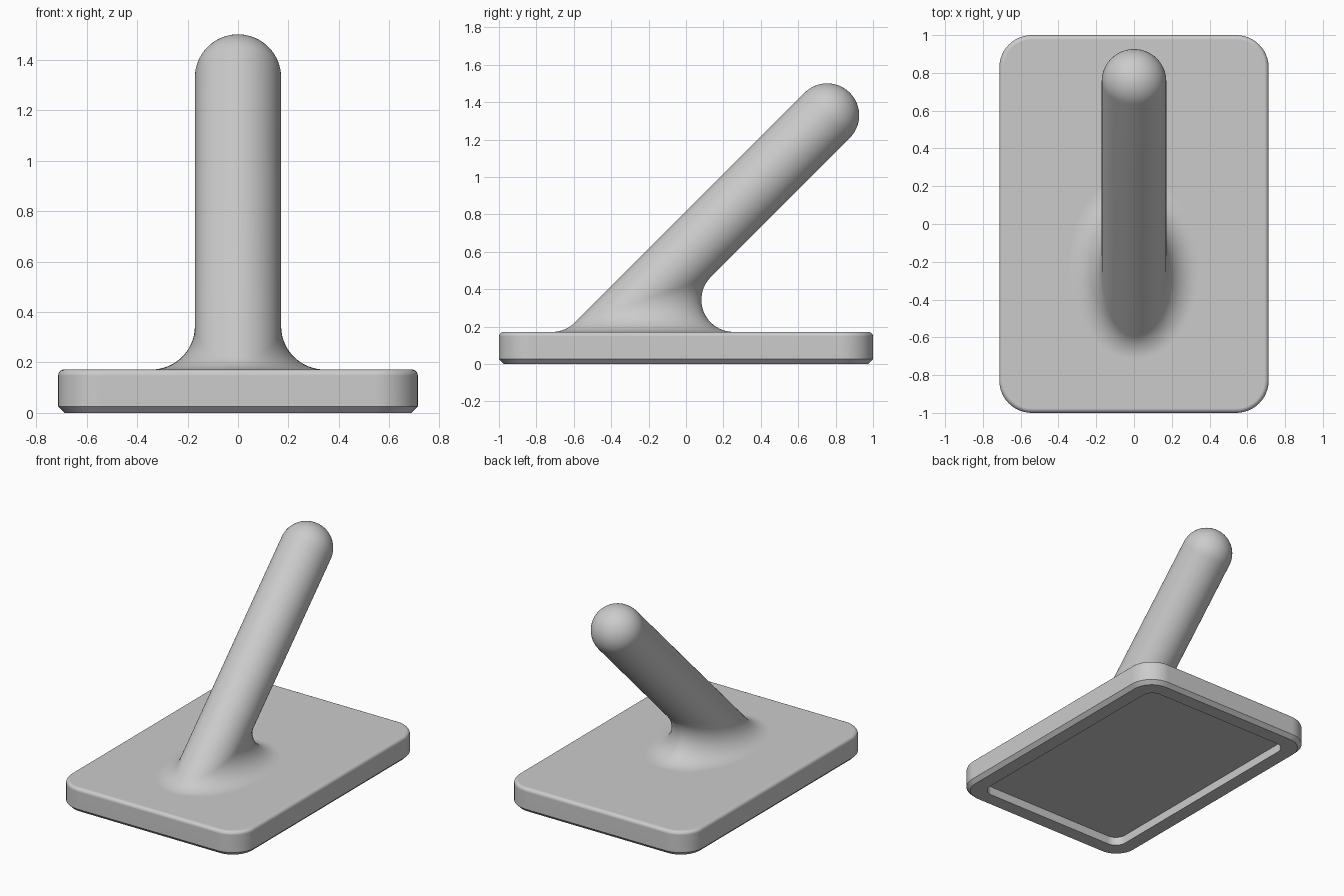
import bpy, bmesh, math
from mathutils import Vector

cube = bpy.data.objects.get("Cube")
if cube:
    bpy.data.objects.remove(cube, do_unlink=True)

grey = bpy.data.materials.new("plain grey")
grey.use_nodes = True
colour = (0.6, 0.6, 0.6, 1)
grey.diffuse_color = colour
grey.node_tree.nodes["Principled BSDF"].inputs["Base Color"].default_value = colour


def loft(name, rings):
    """Skin a stack of equal closed rings and cap both ends."""
    bm = bmesh.new()
    loops = [[bm.verts.new(p) for p in ring] for ring in rings]
    n = len(loops[0])
    for a, b in zip(loops, loops[1:]):
        for i in range(n):
            j = (i + 1) % n
            bm.faces.new((a[i], a[j], b[j], b[i]))
    bm.faces.new(loops[0])
    bm.faces.new(loops[-1])
    bmesh.ops.recalc_face_normals(bm, faces=bm.faces)
    mesh = bpy.data.meshes.new(name)
    bm.to_mesh(mesh)
    bm.free()
    mesh.materials.append(grey)
    obj = bpy.data.objects.new(name, mesh)
    bpy.context.collection.objects.link(obj)
    bpy.ops.object.select_all(action="DESELECT")
    obj.select_set(True)
    bpy.context.view_layer.objects.active = obj
    bpy.ops.object.shade_smooth_by_angle(angle=math.radians(35))
    return obj


def rounded_rect(inset, z, radius, steps=12):
    """Rounded rectangle inset from the plate outline."""
    hx, hy = 0.713 - inset - radius, 1.0 - inset - radius
    ring = []
    for q, (sx, sy) in enumerate(((1, 1), (-1, 1), (-1, -1), (1, -1))):
        for k in range(steps + 1):
            a = (q + k / steps) * math.pi / 2
            ring.append((sx * hx + radius * math.cos(a), sy * hy + radius * math.sin(a), z))
    return ring


# Base plate: recessed underside, chamfered foot, softened top edge
TOP, CORNER, CHAMFER, SOFT = 0.172, 0.172, 0.026, 0.024
plate_rings = [
    rounded_rect(0.125, 0.06, 0.08),
    rounded_rect(0.125, 0, 0.08),
    rounded_rect(CHAMFER, 0, CORNER - CHAMFER),
    rounded_rect(0, CHAMFER, CORNER),
]
for k in range(6):
    a = k / 5 * math.pi / 2
    inset = SOFT * (1 - math.cos(a))
    plate_rings.append(rounded_rect(inset, TOP - SOFT + SOFT * math.sin(a), CORNER - inset))
plate = loft("base_plate", plate_rings)
plate.modifiers.new("flat caps", "WEIGHTED_NORMAL").keep_sharp = True

# Leaning post: rolling-ball fillet at the foot, round bar, domed tip
R, FILLET, SIDES, ARC = 0.171, 0.172, 96, 16
tip = Vector((0, 0.755, 1.33))
axis = Vector((0, 1, 1)).normalized()
side = Vector((1, 0, 0))
under = Vector((0, 1, -1)).normalized()
down = Vector((0, 0, -1))
normals = [side * math.cos(a) + under * math.sin(a)
           for a in (2 * math.pi * i / SIDES for i in range(SIDES))]

# Ball centres that touch both the plate top and the bar
centres = []
for n in normals:
    c = tip + n * (R + FILLET)
    centres.append(c + axis * ((TOP + FILLET - c.z) / axis.z))

fillet_rings = [[c + down.slerp(-n, k / ARC) * FILLET for c, n in zip(centres, normals)]
                for k in range(ARC + 1)]
skirt = [p + down * 0.03 for p in fillet_rings[0]]
dome = []
for k in range(16):
    a = k / 16 * math.pi / 2
    dome.append([tip + n * R * math.cos(a) + axis * R * math.sin(a) for n in normals])
dome.append([tip + axis * R * 0.9999 + n * 0.002 for n in normals])
loft("leaning_post", [skirt] + fillet_rings + dome)
